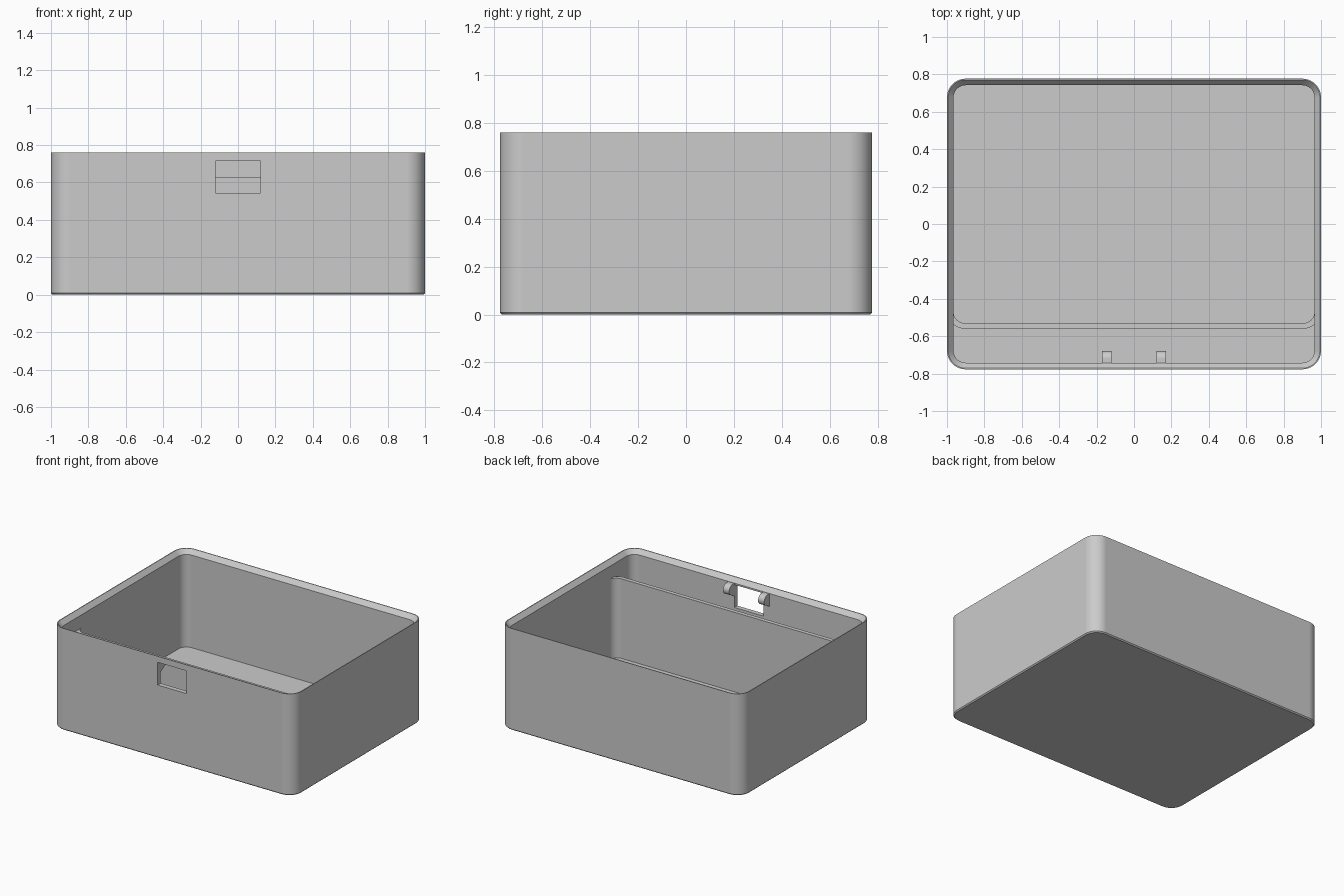
import bpy
import bmesh
from math import cos, sin, pi

if "Cube" in bpy.data.objects:
    bpy.data.objects.remove(bpy.data.objects["Cube"], do_unlink=True)

HALF_X, HALF_Y, HEIGHT, RADIUS = 1.0, 0.777, 0.76, 0.1
WALL, FLOOR = 0.035, 0.035

grey = bpy.data.materials.new("light_grey")
grey.use_nodes = True
color = (0.6, 0.6, 0.6, 1)
grey.diffuse_color = color
grey.node_tree.nodes["Principled BSDF"].inputs["Base Color"].default_value = color


def arc(cx, cy, r, start, end, steps=10):
    """Points on an arc, angles in half turns."""
    angles = [pi * (start + (end - start) * i / steps) for i in range(steps + 1)]
    return [(cx + r * cos(a), cy + r * sin(a)) for a in angles]


def rounded_rect(inset):
    r = RADIUS - inset
    cx, cy = HALF_X - RADIUS, HALF_Y - RADIUS
    corners = [(cx, cy, 0), (-cx, cy, 0.5), (-cx, -cy, 1), (cx, -cy, 1.5)]
    return [p for x, y, a in corners for p in arc(x, y, r, a, a + 0.5)]


def loft(name, rings):
    """Skin closed rings of 3D points and cap both ends."""
    bm = bmesh.new()
    loops = [[bm.verts.new(p) for p in ring] for ring in rings]
    for low, high in zip(loops, loops[1:]):
        for i in range(len(low)):
            j = (i + 1) % len(low)
            bm.faces.new((low[i], low[j], high[j], high[i]))
    bm.faces.new(loops[0][::-1])
    bm.faces.new(loops[-1])
    bmesh.ops.recalc_face_normals(bm, faces=bm.faces)
    mesh = bpy.data.meshes.new(name)
    bm.to_mesh(mesh)
    bm.free()
    mesh.materials.append(grey)
    obj = bpy.data.objects.new(name, mesh)
    bpy.context.collection.objects.link(obj)
    return obj


def activate(obj):
    bpy.ops.object.select_all(action="DESELECT")
    obj.select_set(True)
    bpy.context.view_layer.objects.active = obj


def smooth(obj):
    activate(obj)
    bpy.ops.object.shade_smooth_by_angle(angle=pi / 6)
    obj.modifiers.new("even_shading", "WEIGHTED_NORMAL").keep_sharp = True


# Open box: chamfered foot, outer wall, sloped rim, inner wall and floor
section = [(0.008, 0), (0, 0.008), (0, HEIGHT), (0.006, HEIGHT),
           (WALL, HEIGHT - 0.033), (WALL, FLOOR)]
box = loft("box_shell", [[(x, y, z) for x, y in rounded_rect(inset)]
                         for inset, z in section])

# Latch window through the front wall
bpy.ops.mesh.primitive_cube_add(size=1, location=(0, -HALF_Y, 0.63))
cutter = bpy.context.object
cutter.name = "window_cutter"
cutter.scale = (0.24, 0.2, 0.17)
cutter.hide_render = True
cut = box.modifiers.new("window", "BOOLEAN")
cut.operation, cut.solver, cut.object = "DIFFERENCE", "EXACT", cutter
activate(box)
bpy.ops.object.modifier_apply(modifier=cut.name)
bpy.data.objects.remove(cutter, do_unlink=True)
smooth(box)

# Thin partition with rounded ends that run into the side walls
cx, cy, r, thick = 0.905, -0.47, 0.06, 0.03
outer = arc(-cx, cy, r + thick, 1, 1.5) + arc(cx, cy, r + thick, 1.5, 2)
inner = arc(cx, cy, r, 2, 1.5) + arc(-cx, cy, r, 1.5, 1)
outline = outer + inner
smooth(loft("partition", [[(x, y, z) for x, y in outline]
                          for z in (FLOOR - 0.01, 0.63)]))

# Rounded hinge lugs beside the window
wall_y = -HALF_Y + WALL
lug = [(wall_y - 0.01, 0.725), *arc(-0.72, 0.685, 0.04, 0.5, -0.25, 12),
       (wall_y, 0.63), (wall_y - 0.01, 0.63)]
for side, name in ((1, "left_lug"), (-1, "right_lug")):
    smooth(loft(name, [[(side * x, y, z) for y, z in lug]
                       for x in (0.12, 0.17)]))
